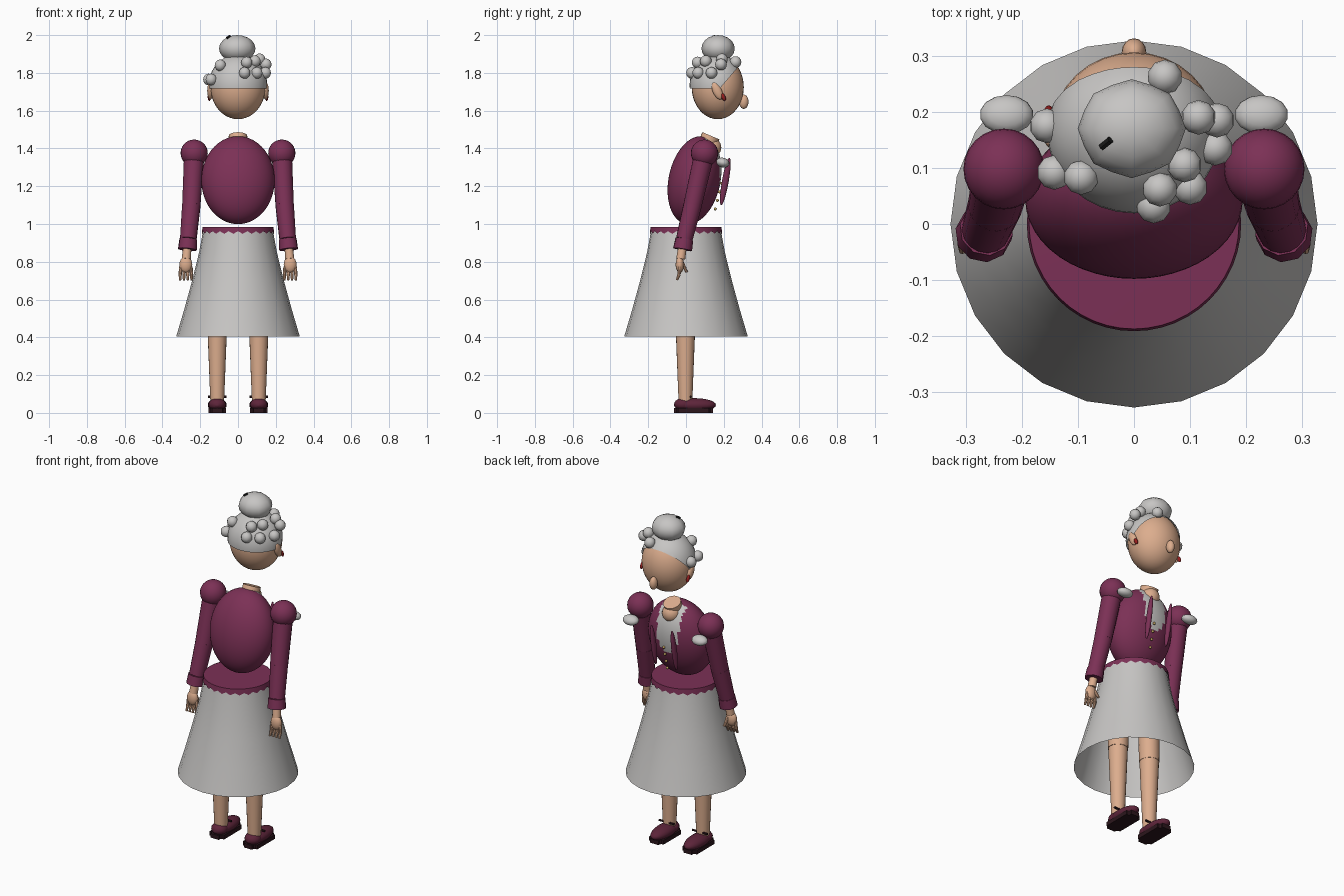
import bpy, bmesh, math
from mathutils import Vector, Matrix, Euler

if "Cube" in bpy.data.objects:
    bpy.data.objects.remove(bpy.data.objects["Cube"])


def mat(name, rgb):
    m = bpy.data.materials.new(name)
    m.diffuse_color = (*rgb, 1)
    m.use_nodes = True
    m.node_tree.nodes["Principled BSDF"].inputs["Base Color"].default_value = m.diffuse_color
    return m


MAROON = mat("maroon", (0.20, 0.030, 0.092))
SHOE = mat("shoe maroon", (0.11, 0.018, 0.042))
SOLE = mat("dark sole", (0.025, 0.008, 0.012))
SKIN = mat("skin", (0.72, 0.42, 0.27))
GREY = mat("light grey", (0.57, 0.56, 0.55))
RED = mat("red", (0.30, 0.012, 0.012))
BLACK = mat("black", (0.01, 0.01, 0.01))
GOLD = mat("gold", (0.55, 0.38, 0.12))


def finish(name, bm, *mats, angle=40):
    me = bpy.data.meshes.new(name)
    bm.normal_update()
    bm.to_mesh(me)
    bm.free()
    ob = bpy.data.objects.new(name, me)
    bpy.context.collection.objects.link(ob)
    for m in mats:
        me.materials.append(m)
    bpy.ops.object.select_all(action='DESELECT')
    ob.select_set(True)
    bpy.context.view_layer.objects.active = ob
    bpy.ops.object.shade_smooth_by_angle(angle=math.radians(angle))
    return ob


def ball_bm(loc, r, rot=(0, 0, 0), seg=24, rings=14):
    bm = bmesh.new()
    m = Matrix.LocRotScale(Vector(loc), Euler([math.radians(a) for a in rot]), Vector(r))
    bmesh.ops.create_uvsphere(bm, u_segments=seg, v_segments=rings, radius=1, matrix=m)
    return bm


def ball(name, loc, r, m, rot=(0, 0, 0), seg=24, rings=14):
    return finish(name, ball_bm(loc, r, rot, seg, rings), m, angle=60)


def limb(name, a, b, r1, r2, m, seg=16):
    # tapered cylinder from a to b
    a, b = Vector(a), Vector(b)
    bm = bmesh.new()
    d = b - a
    mt = Matrix.Translation((a + b) / 2) @ d.to_track_quat('Z', 'Y').to_matrix().to_4x4()
    bmesh.ops.create_cone(bm, cap_ends=True, segments=seg, radius1=r1, radius2=r2,
                          depth=d.length, matrix=mt)
    return finish(name, bm, m)


def lathe(name, rings, m, seg=24, cap=False):
    # rings of (radius, z, scallop depth on every other vertex)
    bm = bmesh.new()
    loops = []
    for r, z, s in rings:
        loops.append([bm.verts.new((r * math.cos(2 * math.pi * i / seg),
                                    r * math.sin(2 * math.pi * i / seg),
                                    z - s * (i % 2))) for i in range(seg)])
    for p, q in zip(loops, loops[1:]):
        for i in range(seg):
            j = (i + 1) % seg
            bm.faces.new((p[i], p[j], q[j], q[i]))
    if cap:
        bm.faces.new(loops[-1])
    return finish(name, bm, m)


# head and face
ball("head", (0, 0.168, 1.725), (0.146, 0.138, 0.17), SKIN, seg=32, rings=20)
ball("nose", (0, 0.306, 1.647), (0.022, 0.025, 0.038), SKIN, seg=16, rings=10)

# hair cap, trimmed along a hairline that rises toward the face
bm = ball_bm((0, 0.165, 1.735), (0.155, 0.146, 0.163), seg=32, rings=20)
for co, no in (((0, 0, 1.718), (0, 0, 1)), ((0, 0.18, 1.718), (0, -1.0, 0.85))):
    bmesh.ops.bisect_plane(bm, geom=bm.verts[:] + bm.edges[:] + bm.faces[:], dist=1e-5,
                           plane_co=co, plane_no=no, clear_inner=True)
finish("hair_cap", bm, GREY, angle=60)

# bun with pinched grooves
bm = ball_bm((0, 0, 0), (0.094, 0.086, 0.071), seg=16, rings=10)
for i, v in enumerate(bm.verts):
    k = math.cos(8 * math.atan2(v.co.y, v.co.x))
    v.co.x *= 1 + 0.025 * k
    v.co.y *= 1 + 0.025 * k
    v.co += Vector((-0.004, 0.17, 1.929))
finish("hair_bun", bm, GREY, angle=60)
limb("hairpin", (-0.058, 0.137, 1.985), (-0.042, 0.15, 1.996), 0.007, 0.007, BLACK, 6)

# loose curls
curls = [(0.055, 0.262, 1.857), (0.115, 0.19, 1.872), (0.148, 0.185, 1.845),
         (0.145, 0.135, 1.80), (0.09, 0.105, 1.862), (0.10, 0.065, 1.80),
         (0.046, 0.062, 1.855), (0.035, 0.032, 1.80), (-0.155, 0.175, 1.765),
         (-0.142, 0.092, 1.765), (-0.094, 0.083, 1.84)]
for i, c in enumerate(curls):
    ball("curl_%d" % i, c, (0.031, 0.031, 0.031), GREY, seg=10, rings=8)

# neck and open collar
limb("neck", (0, 0.095, 1.38), (0, 0.132, 1.467), 0.052, 0.049, SKIN, 20)
ball("throat", (0, 0.135, 1.405), (0.052, 0.052, 0.052), SKIN)

# torso with shirt showing between the jacket edges
TILT = -12
bm = ball_bm((0, 0.045, 1.232), (0.194, 0.137, 0.236), (TILT, 0, 0), seg=48, rings=36)
for f in bm.faces:
    c = f.calc_center_median()
    f.material_index = int(c.y > 0.1 and c.z > 1.19 and -0.075 < c.x < 0.07
                           and abs(c.x) < 0.02 + (c.z - 1.17) * 0.6)
finish("jacket_torso", bm, MAROON, GREY, angle=60)
for s in (-1, 1):
    ball("lapel", (s * 0.068, 0.208, 1.225), (0.014, 0.018, 0.128), MAROON, (-10, 0, 0), 12, 12)
for i in range(4):
    z = 1.08 + i * 0.045
    ball("button", (0.015, 0.155 + i * 0.011, z), (0.008, 0.008, 0.008), GOLD, seg=8, rings=6)

# jacket hem and skirt
lathe("jacket_hem", [(0.191, 0.962, 0.014), (0.187, 0.985, 0)], MAROON, 48)
lathe("hem_top", [(0.187, 0.984, 0), (0.02, 0.985, 0)], MAROON, 48, cap=True)
lathe("skirt", [(0.327, 0.405, 0), (0.284, 0.55, 0), (0.243, 0.70, 0),
                (0.206, 0.85, 0), (0.183, 0.975, 0)], GREY, 24)

for s in (-1, 1):
    # ears and earrings
    ball("ear", (s * 0.147, 0.165, 1.705), (0.016, 0.024, 0.05), SKIN, (25, 0, 0), 16, 10)
    ball("earring", (s * 0.152, 0.198, 1.672), (0.009, 0.011, 0.022), RED, (25, 0, 0), 10, 8)

    # sleeves
    ball("shoulder_puff", (s * 0.232, 0.098, 1.375), (0.072, 0.072, 0.072), MAROON)
    ball("shoulder_frill", (s * 0.227, 0.195, 1.325), (0.048, 0.036, 0.026), GREY, (-15, 0, 0), 14, 8)
    elbow = (s * 0.247, 0.035, 1.10)
    limb("upper_sleeve", (s * 0.232, 0.098, 1.375), elbow, 0.054, 0.049, MAROON)
    ball("elbow", elbow, (0.048, 0.048, 0.048), MAROON)
    cuff = (s * 0.263, -0.009, 0.92)
    limb("lower_sleeve", elbow, cuff, 0.049, 0.044, MAROON)
    limb("cuff", cuff, (s * 0.268, -0.018, 0.865), 0.048, 0.051, MAROON, 10)

    # hands
    limb("wrist", (s * 0.268, -0.018, 0.88), (s * 0.274, -0.028, 0.815), 0.022, 0.024, SKIN, 12)
    ball("palm", (s * 0.276, -0.033, 0.785), (0.034, 0.022, 0.044), SKIN, seg=16, rings=10)
    for k in range(4):
        x = s * 0.276 + (k - 1.5) * 0.018
        mid = (x + (k - 1.5) * 0.002, -0.036, 0.735)
        limb("finger", (x, -0.034, 0.775), mid, 0.009, 0.009, SKIN, 8)
        limb("fingertip", mid, (x + (k - 1.5) * 0.002, -0.048, 0.703), 0.009, 0.006, SKIN, 8)
    limb("thumb", (s * 0.262, -0.02, 0.795), (s * 0.254, 0.004, 0.745), 0.010, 0.007, SKIN, 8)

    # legs
    limb("shin", (s * 0.11, -0.003, 0.05), (s * 0.11, -0.003, 0.48), 0.036, 0.053, SKIN, 20)
    limb("thigh", (s * 0.11, -0.003, 0.48), (s * 0.10, 0, 0.93), 0.055, 0.062, SKIN, 20)

    # shoes
    ball("shoe_upper", (s * 0.11, 0.047, 0.042), (0.05, 0.112, 0.036), SHOE, seg=20, rings=12)
    ball("shoe_heel", (s * 0.11, -0.015, 0.045), (0.046, 0.048, 0.034), SHOE, seg=16, rings=10)
    bm = bmesh.new()
    bmesh.ops.create_cube(bm, size=1, matrix=Matrix.LocRotScale(
        Vector((s * 0.11, 0.04, 0.0125)), None, Vector((0.094, 0.205, 0.025))))
    bmesh.ops.bevel(bm, geom=[e for e in bm.edges if abs(e.verts[0].co.z - e.verts[1].co.z) > 0.01],
                    offset=0.02, segments=3, affect='EDGES')
    finish("shoe_sole", bm, SOLE)
    limb("shoe_strap", (s * 0.11 - 0.05, 0.025, 0.085), (s * 0.11 + 0.05, 0.025, 0.085),
         0.006, 0.006, SOLE, 8)
